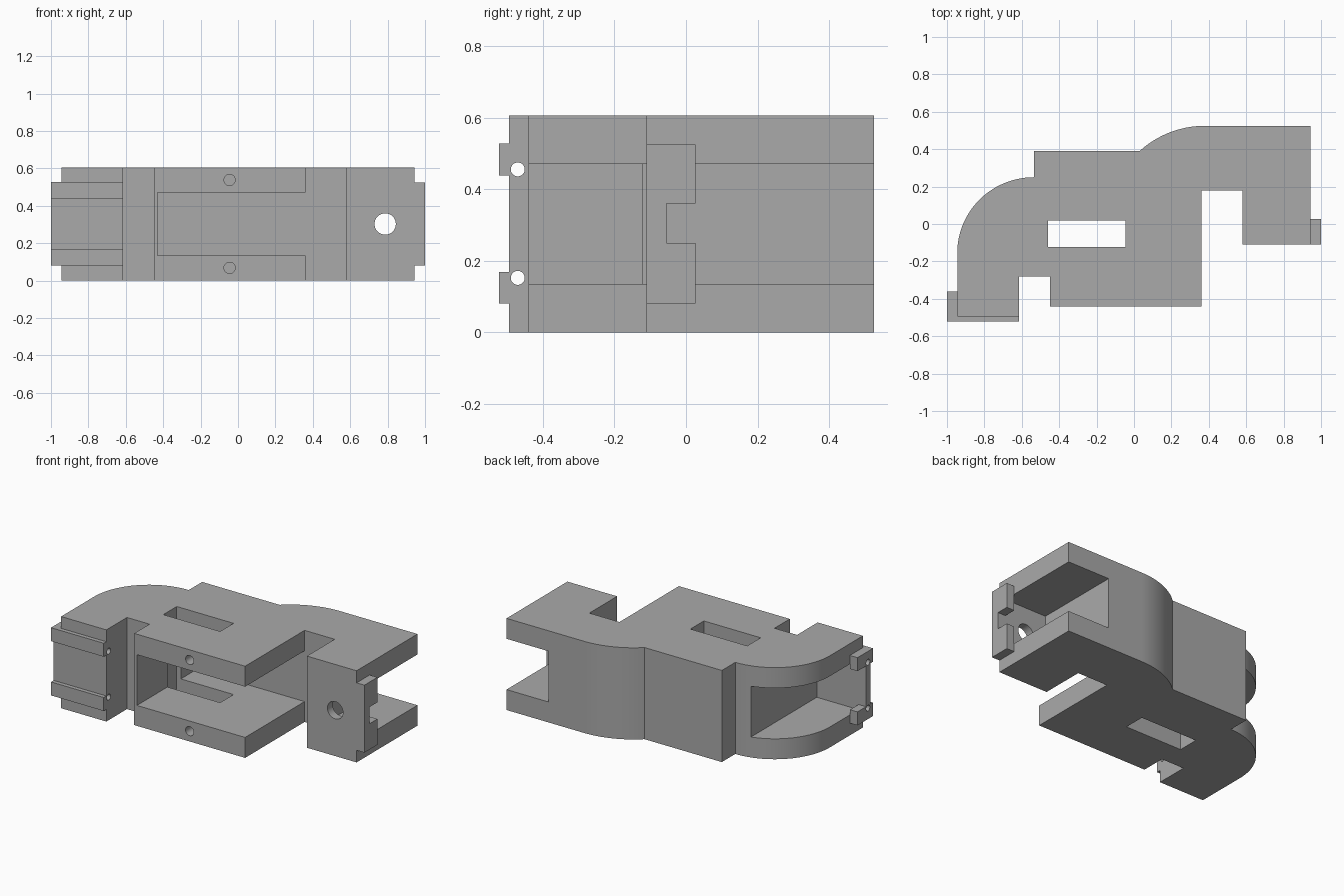
import bpy
import bmesh
from math import sin, cos, pi, radians

if "Cube" in bpy.data.objects:
    bpy.data.objects.remove(bpy.data.objects["Cube"], do_unlink=True)

TOP = 0.605          # overall height
WALL = 0.135         # floor and roof thickness
MID = TOP / 2

grey = bpy.data.materials.new("plain_grey")
grey.use_nodes = True
colour = (0.4, 0.4, 0.4, 1)
grey.diffuse_color = colour
grey.node_tree.nodes["Principled BSDF"].inputs["Base Color"].default_value = colour


def prism(name, outline, z0, z1):
    """Extrude an xy outline between two heights."""
    bm = bmesh.new()
    face = bm.faces.new([bm.verts.new((x, y, z0)) for x, y in outline])
    out = bmesh.ops.extrude_face_region(bm, geom=[face])["geom"]
    for v in out:
        if isinstance(v, bmesh.types.BMVert):
            v.co.z = z1
    bmesh.ops.recalc_face_normals(bm, faces=bm.faces)
    mesh = bpy.data.meshes.new(name)
    bm.to_mesh(mesh)
    bm.free()
    mesh.materials.append(grey)
    obj = bpy.data.objects.new(name, mesh)
    bpy.context.collection.objects.link(obj)
    return obj


def box(name, x0, x1, y0, y1, z0, z1):
    return prism(name, [(x0, y0), (x1, y0), (x1, y1), (x0, y1)], z0, z1)


def rod(name, centre, radius, length, axis):
    turn = (0, pi / 2, 0) if axis == "x" else (pi / 2, 0, 0)
    bpy.ops.mesh.primitive_cylinder_add(vertices=32, radius=radius, depth=length,
                                        location=centre, rotation=turn)
    obj = bpy.context.object
    obj.name = name
    obj.data.materials.append(grey)
    return obj


def cut(target, cutters):
    for c in cutters:
        m = target.modifiers.new(c.name, "BOOLEAN")
        m.operation, m.object, m.solver = "DIFFERENCE", c, "EXACT"
        c.hide_render = True
        c.hide_viewport = True


def arc(cx, cy, rx, ry, a0, a1, n=28):
    steps = [radians(a0 + (a1 - a0) * i / n) for i in range(n + 1)]
    return [(cx + rx * cos(a), cy + ry * sin(a)) for a in steps]


# Body outline with two rounded back corners
outline = [(-0.945, -0.495), (-0.615, -0.495), (-0.615, -0.28), (-0.45, -0.28),
           (-0.45, -0.44), (0.36, -0.44), (0.36, 0.18), (0.58, 0.18),
           (0.58, -0.11), (0.943, -0.11), (0.943, 0.525)]
outline += arc(0.38, 0.004, 0.521, 0.521, 90, 132.2)
outline += [(-0.535, 0.39)]
outline += arc(-0.535, -0.155, 0.41, 0.405, 90, 180)
body = prism("body", outline, 0, TOP)

# Pockets, slot and screw holes in the body
cutters = [
    box("front_pocket_cutter", -0.43, 0.5, -0.6, 0.18, WALL, TOP - WALL),
    box("right_pocket_cutter", 0.635, 1.1, -0.055, 0.7, WALL, TOP - WALL),
    box("left_pocket_cutter", -1.1, -0.64, -0.45, 0.5, WALL, TOP - WALL),
    box("slot_cutter", -0.46, -0.045, -0.122, 0.018, -0.1, TOP + 0.1),
    rod("plate_hole_cutter", (0.787, -0.1, MID), 0.057, 0.2, "y"),
]
for side, z in (("lower", 0.068), ("upper", 0.538)):
    cutters.append(rod(side + "_screw_cutter", (-0.045, -0.35, z), 0.03, 0.4, "y"))
pin_cutters = [rod(side + "_pin_cutter", (-0.8, -0.47, z), 0.0195, 0.6, "x")
               for side, z in (("lower", 0.152), ("upper", 0.455))]
cut(body, cutters + pin_cutters)

# Left hinge lugs wrapping the front corner
lug = [(-1, -0.522), (-0.615, -0.522), (-0.615, -0.495), (-0.945, -0.495),
       (-0.945, -0.36), (-1, -0.36)]
parts = [body]
for (side, z0), pin in zip((("lower", 0.08), ("upper", 0.438)), pin_cutters):
    part = prism(side + "_hinge_lug", lug, z0, z0 + 0.089)
    cut(part, [pin])
    parts.append(part)
web = box("hinge_web", -1, -0.945, -0.495, -0.45, 0.169, 0.438)
cut(web, pin_cutters)
parts.append(web)

# Right end tab with its square notch
tab = box("end_tab", 0.943, 1, -0.11, 0.026, 0.08, TOP - 0.08)
cut(tab, [box("tab_notch_cutter", 0.9, 1.1, -0.055, 0.1, 0.25, 0.36)])
parts.append(tab)

# Apply the cuts, then smooth curved faces while keeping edges sharp
bpy.context.view_layer.update()
deps = bpy.context.evaluated_depsgraph_get()
meshes = [bpy.data.meshes.new_from_object(p.evaluated_get(deps)) for p in parts]
for part, mesh in zip(parts, meshes):
    part.modifiers.clear()
    part.data = mesh
bpy.ops.object.select_all(action="DESELECT")
for part in parts:
    part.select_set(True)
bpy.context.view_layer.objects.active = body
bpy.ops.object.shade_smooth_by_angle(angle=radians(25))
for obj in [o for o in bpy.context.scene.objects if o.name.endswith("_cutter")]:
    bpy.data.objects.remove(obj, do_unlink=True)
